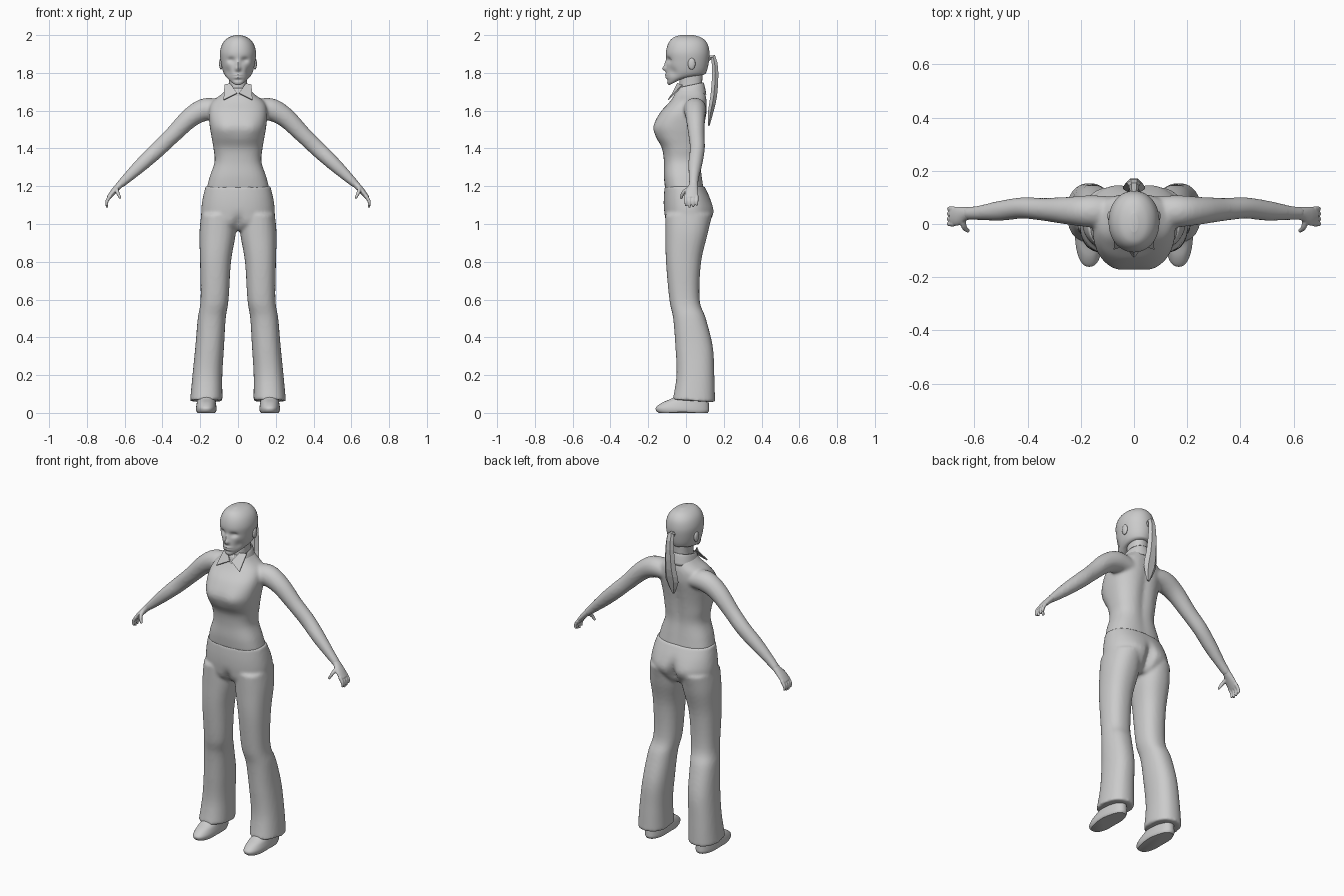
import bpy
import bmesh
import math
from mathutils import Vector

if "Cube" in bpy.data.objects:
    bpy.data.objects.remove(bpy.data.objects["Cube"])

grey = bpy.data.materials.new("plain_grey")
grey.use_nodes = True
grey.diffuse_color = (0.6, 0.6, 0.6, 1)
grey.node_tree.nodes["Principled BSDF"].inputs["Base Color"].default_value = grey.diffuse_color


def spline(rows, steps):
    """Smooth the rows of a section table with a Catmull-Rom curve."""
    rows = [Vector(row) for row in rows]
    result = []
    for i in range(len(rows) - 1):
        a, b, c, d = rows[max(i - 1, 0)], rows[i], rows[i + 1], rows[min(i + 2, len(rows) - 1)]
        for k in range(steps):
            t = k / steps
            result.append(b + (c - a) * (t / 2)
                          + (a * 2 - b * 5 + c * 4 - d) * (t * t / 2)
                          + (b * 3 - a - c * 3 + d) * (t ** 3 / 2))
    return result + [rows[-1]]


def skin(bm, loops, capped=True):
    """Bridge closed loops of points into a surface."""
    rings = [[bm.verts.new(point) for point in loop] for loop in loops]
    sides = len(rings[0])
    for low, high in zip(rings, rings[1:]):
        for i in range(sides):
            j = (i + 1) % sides
            bm.faces.new((low[i], low[j], high[j], high[i]))
    if capped:
        bm.faces.new(rings[0][::-1])
        bm.faces.new(rings[-1])


def rounded(angle, power):
    """Point on a unit superellipse."""
    c, s = math.cos(angle), math.sin(angle)
    return (math.copysign(abs(c) ** (2 / power), c), math.copysign(abs(s) ** (2 / power), s))


def stack(bm, rows, sides=40, steps=5, power=2.3, mirror=1, capped=True):
    """Level sections: height, centre x, half width, front y, back y, rise to the back."""
    loops = []
    for z, x, half, front, back, rise in spline(rows, steps):
        loop = []
        for i in range(sides):
            u, v = rounded(math.tau * i / sides, power)
            loop.append((mirror * (x + half * u),
                         (front + back) / 2 + v * (back - front) / 2,
                         z + rise * (v + 1) / 2))
        loops.append(loop)
    skin(bm, loops, capped)


def tube(bm, rows, sides=20, steps=5, mirror=1, axis=(0, 1, 0)):
    """Sections along a path: x, y, z, half width along the axis, half thickness."""
    rows = spline(rows, steps)
    loops = []
    for i, row in enumerate(rows):
        ahead, behind = rows[min(i + 1, len(rows) - 1)], rows[max(i - 1, 0)]
        along = Vector((ahead - behind)[:3]).normalized()
        wide = Vector(axis)
        wide = (wide - along * wide.dot(along)).normalized()
        thick = along.cross(wide)
        loop = []
        for k in range(sides):
            angle = math.tau * k / sides
            p = Vector(row[:3]) + wide * row[3] * math.cos(angle) + thick * row[4] * math.sin(angle)
            loop.append((p.x * mirror, p.y, p.z))
        loops.append(loop)
    skin(bm, loops)


def push(bm, centre, radius, move):
    """Soft sculpting stroke, repeated on both sides of the body."""
    for side in ((1, -1) if centre[0] else (1,)):
        for vert in bm.verts:
            gap = [(vert.co.x - side * centre[0]) / radius[0],
                   (vert.co.y - centre[1]) / radius[1], (vert.co.z - centre[2]) / radius[2]]
            weight = math.exp(-sum(g * g for g in gap))
            vert.co += Vector((side * move[0], move[1], move[2])) * weight


def finish(name, bm, voxel=0, smooth=True):
    bmesh.ops.recalc_face_normals(bm, faces=bm.faces)
    mesh = bpy.data.meshes.new(name)
    bm.to_mesh(mesh)
    bm.free()
    mesh.materials.append(grey)
    part = bpy.data.objects.new(name, mesh)
    bpy.context.collection.objects.link(part)
    if smooth:
        bpy.ops.object.select_all(action='DESELECT')
        part.select_set(True)
        bpy.context.view_layer.objects.active = part
        bpy.ops.object.shade_smooth_by_angle(angle=math.radians(50))
    if voxel:
        blend = part.modifiers.new("blend", 'REMESH')
        blend.mode = 'VOXEL'
        blend.voxel_size = voxel
        blend.use_smooth_shade = True
        relax = part.modifiers.new("relax", 'SMOOTH')
        relax.iterations = 5
    return part


# Shirt: torso and sleeves blended into one skin
bm = bmesh.new()
stack(bm, [(1.18, 0, .168, -.11, .095, 0), (1.25, 0, .15, -.117, .086, 0),
           (1.33, 0, .124, -.117, .078, 0), (1.4, 0, .13, -.127, .083, 0),
           (1.46, 0, .14, -.158, .09, 0), (1.52, 0, .15, -.17, .1, 0),
           (1.59, 0, .155, -.137, .112, 0), (1.645, 0, .14, -.088, .112, 0),
           (1.685, 0, .09, -.06, .105, 0), (1.72, 0, .055, -.045, .09, 0)], power=2.5)
push(bm, (.075, -.17, 1.5), (.045, .05, .05), (0, -.008, 0))
push(bm, (0, .1, 1.45), (.03, .06, .2), (0, -.012, 0))
for side in (1, -1):
    tube(bm, [(.09, .045, 1.605, .06, .05), (.17, .048, 1.607, .06, .06),
              (.25, .05, 1.565, .052, .053), (.34, .055, 1.477, .043, .045),
              (.42, .06, 1.4, .04, .043), (.5, .05, 1.325, .038, .038),
              (.58, .042, 1.25, .028, .028), (.63, .04, 1.203, .024, .02)], mirror=side)
finish("shirt", bm, voxel=.009)

# Trousers: hips and flared legs
bm = bmesh.new()
stack(bm, [(.965, 0, .1, -.06, .08, 0), (1, 0, .18, -.105, .115, 0),
           (1.06, 0, .195, -.116, .142, 0), (1.13, 0, .188, -.118, .13, 0),
           (1.2, 0, .172, -.113, .098, 0)])
for side in (1, -1):
    stack(bm, [(.07, .168, .086, -.07, .154, -.014), (.2, .162, .079, -.05, .15, 0),
               (.35, .15, .076, -.056, .142, 0), (.5, .139, .074, -.068, .105, 0),
               (.6, .124, .074, -.088, .072, 0), (.8, .119, .082, -.106, .08, 0),
               (.95, .108, .096, -.109, .115, 0), (1.05, .103, .092, -.11, .13, 0)], mirror=side)
push(bm, (0, .15, 1.03), (.02, .08, .07), (0, -.035, 0))
push(bm, (.09, .14, 1.06), (.06, .06, .06), (0, .01, 0))
push(bm, (0, -.12, 1), (.025, .06, .04), (0, .025, 0))
finish("trousers", bm, voxel=.009)

# Shoes
for label, side in (("left", 1), ("right", -1)):
    bm = bmesh.new()
    stack(bm, [(0, .168, .05, -.145, .115, 0), (.012, .168, .054, -.158, .122, 0),
               (.03, .168, .054, -.158, .122, 0), (.055, .168, .05, -.125, .12, 0),
               (.08, .168, .046, -.07, .115, 0), (.12, .168, .042, -.03, .105, 0)], mirror=side)
    push(bm, (side * .168, -.02, 0), (.1, .05, .02), (0, 0, .006))
    finish(label + "_shoe", bm)

# Hands: palm, four fingers and thumb
for label, side in (("left", 1), ("right", -1)):
    bm = bmesh.new()
    tube(bm, [(.6, .04, 1.232, .023, .019), (.63, .039, 1.203, .025, .018),
              (.662, .03, 1.168, .036, .015), (.686, .028, 1.138, .034, .011)], mirror=side)
    for k in range(4):
        y = k * .019
        drop = .008 * abs(k - 1.3)
        tube(bm, [(.676, y, 1.15, .01, .01), (.694, y, 1.12, .009, .009),
                  (.693, y, 1.084 + drop, .006, .006)], sides=10, mirror=side)
    tube(bm, [(.645, .025, 1.19, .014, .013), (.638, -.012, 1.168, .011, .01),
              (.622, -.027, 1.135, .007, .007)], sides=10, mirror=side)
    finish(label + "_hand", bm, voxel=.0035)

# Head with softly sculpted face
bm = bmesh.new()
stack(bm, [(1.735, 0, .026, -.09, -.03, .03), (1.745, 0, .045, -.098, .03, .04),
           (1.775, 0, .066, -.104, .092, .015), (1.81, 0, .08, -.104, .11, 0),
           (1.86, 0, .091, -.103, .121, 0), (1.91, 0, .095, -.106, .124, 0),
           (1.955, 0, .082, -.094, .113, 0), (1.985, 0, .054, -.07, .085, 0),
           (2, 0, .015, -.03, .04, 0)], sides=80, steps=8, power=2.1)
push(bm, (.037, -.1, 1.868), (.02, .04, .014), (0, .014, 0))
push(bm, (.06, -.08, 1.805), (.02, .04, .025), (-.005, .007, 0))
push(bm, (0, -.105, 1.823), (.013, .04, .014), (0, -.022, 0))
push(bm, (0, -.105, 1.85), (.011, .04, .018), (0, -.01, 0))
push(bm, (0, -.105, 1.79), (.022, .04, .006), (0, -.007, 0))
push(bm, (0, -.105, 1.776), (.02, .04, .006), (0, -.006, 0))
push(bm, (0, -.105, 1.762), (.025, .04, .007), (0, .005, 0))
finish("head", bm)

# Ears
for label, side in (("left", 1), ("right", -1)):
    bm = bmesh.new()
    bmesh.ops.create_uvsphere(bm, u_segments=16, v_segments=10, radius=1)
    bmesh.ops.scale(bm, vec=(.01, .02, .031), verts=bm.verts)
    bmesh.ops.translate(bm, vec=(side * .09, .03, 1.848), verts=bm.verts)
    finish(label + "_ear", bm)

# Neck
bm = bmesh.new()
stack(bm, [(1.66, 0, .054, -.035, .09, 0), (1.73, 0, .048, -.035, .085, 0),
           (1.82, 0, .05, -.03, .09, 0)])
finish("neck", bm)

# Collar band and its two pointed flaps
bm = bmesh.new()
stack(bm, [(1.67, 0, .078, -.066, .108, .015), (1.71, 0, .064, -.058, .098, .025),
           (1.72, 0, .057, -.05, .092, .03)], capped=False, steps=3)
band = finish("collar_band", bm)
band.modifiers.new("cloth", 'SOLIDIFY').thickness = .006
bm = bmesh.new()
for side in (1, -1):
    corners = [(.004, -.068, 1.69), (.04, -.042, 1.742), (.07, -.015, 1.735), (.075, -.092, 1.655)]
    bm.faces.new([bm.verts.new((side * x, y, z)) for x, y, z in corners])
flaps = finish("collar_flaps", bm, smooth=False)
flaps.modifiers.new("cloth", 'SOLIDIFY').thickness = .006

# Faceted ponytail
bm = bmesh.new()
tube(bm, [(0, .11, 1.865, .012, .012), (0, .143, 1.885, .02, .016), (0, .155, 1.8, .028, .019),
          (0, .147, 1.68, .036, .02), (0, .132, 1.6, .042, .017), (0, .12, 1.52, .008, .005)],
     sides=6, steps=2, axis=(1, 0, 0))
finish("ponytail", bm, smooth=False)
